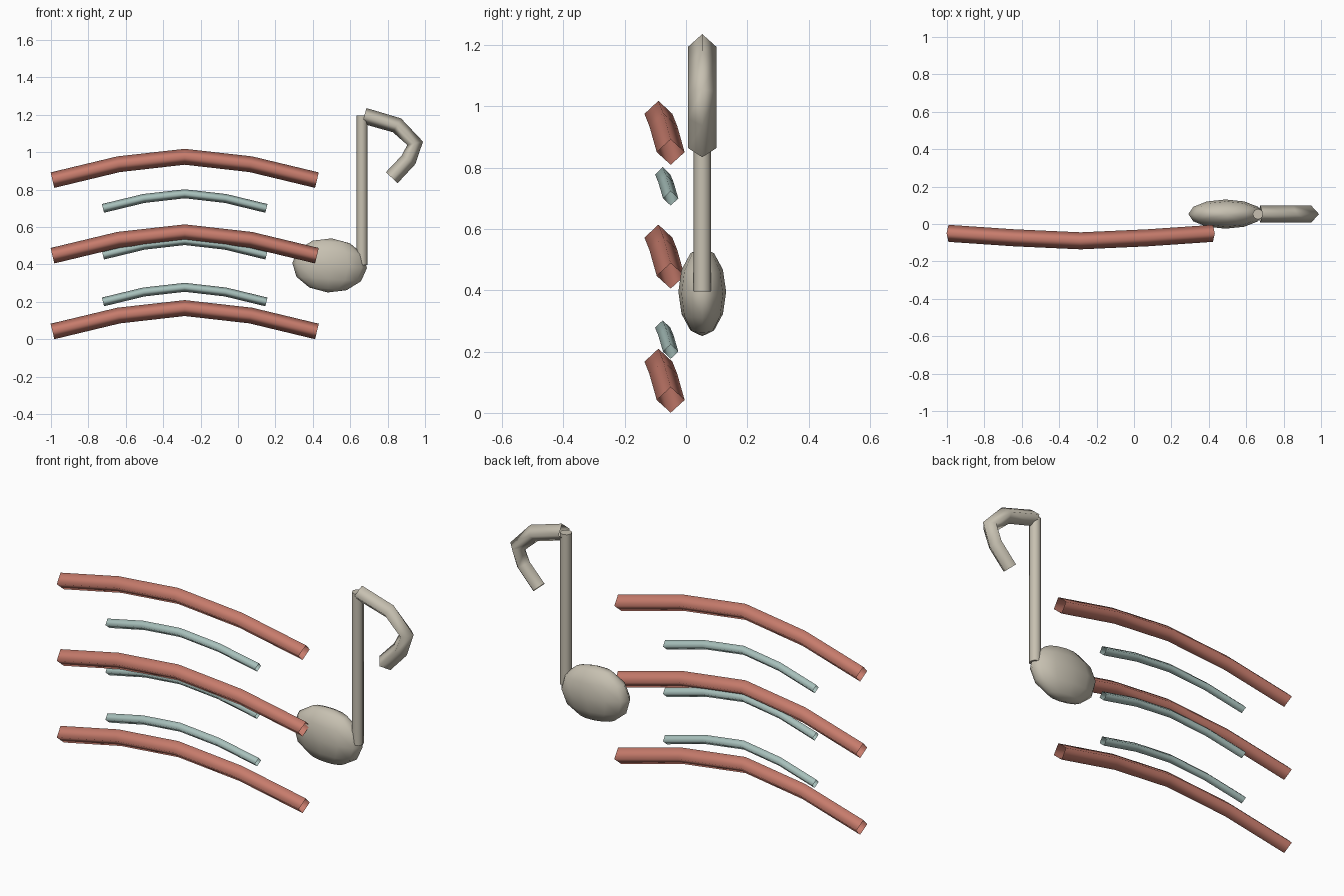
import bpy
import bmesh
import math
from mathutils import Vector, Matrix

cube = bpy.data.objects.get("Cube")
if cube:
    bpy.data.objects.remove(cube)


def material(name, rgb):
    mat = bpy.data.materials.new(name)
    mat.use_nodes = True
    mat.diffuse_color = (*rgb, 1)
    mat.node_tree.nodes["Principled BSDF"].inputs["Base Color"].default_value = (*rgb, 1)
    return mat


clay = material("clay red", (0.57, 0.20, 0.15))
teal = material("pale teal", (0.39, 0.53, 0.50))
stone = material("warm stone", (0.57, 0.53, 0.44))


def finish(name, bm, mat, location=(0, 0, 0)):
    bmesh.ops.recalc_face_normals(bm, faces=bm.faces)
    mesh = bpy.data.meshes.new(name)
    bm.to_mesh(mesh)
    bm.free()
    mesh.materials.append(mat)
    mesh.polygons.foreach_set("use_smooth", [True] * len(mesh.polygons))
    obj = bpy.data.objects.new(name, mesh)
    obj.location = location
    bpy.context.collection.objects.link(obj)
    return obj


def diamond_tube(name, path, depth, height, mat, location=(0, 0, 0)):
    """Open four-sided tube swept along a path."""
    pts = [Vector(p) for p in path]
    bm = bmesh.new()
    rings = []
    for i, p in enumerate(pts):
        before = (p - pts[i - 1]).normalized() if i else Vector()
        after = (pts[i + 1] - p).normalized() if i + 1 < len(pts) else Vector()
        tangent = (before + after).normalized()
        up = tangent.cross(Vector((0, 1, 0))).normalized()
        side = Vector((0, 1, 0))
        rings.append([bm.verts.new(p + o) for o in
                      (side * depth, up * height, -side * depth, -up * height)])
    for a, b in zip(rings, rings[1:]):
        for k in range(4):
            n = (k + 1) % 4
            bm.faces.new((a[k], a[n], b[n], b[k]))
    return finish(name, bm, mat, location)


def arch(half, rise, quarter_rise, y_end, y_mid):
    """Symmetric five-point bow, with its ends at zero height."""
    y_quarter = y_end + (y_mid - y_end) * 0.6
    return [(-half, y_end, 0), (-half / 2, y_quarter, quarter_rise), (0, y_mid, rise),
            (half / 2, y_quarter, quarter_rise), (half, y_end, 0)]


# Wide and narrow bowed strands
wide = arch(0.707, 0.125, 0.085, -0.05, -0.09)
narrow = arch(0.437, 0.078, 0.053, -0.05, -0.076)
for label, z in (("upper", 0.851), ("middle", 0.447), ("lower", 0.042)):
    diamond_tube(label + "_wide_strand", wide, 0.0455, 0.0425, clay, (-0.285, 0, z))
for label, z in (("upper", 0.70), ("middle", 0.45), ("lower", 0.20)):
    diamond_tube(label + "_narrow_strand", narrow, 0.025, 0.024, teal, (-0.285, 0, z))

# Flattened, slightly tilted note head
bm = bmesh.new()
bmesh.ops.create_uvsphere(bm, u_segments=12, v_segments=6, radius=1)
bmesh.ops.scale(bm, vec=(0.2, 0.078, 0.145), verts=bm.verts)
bmesh.ops.rotate(bm, matrix=Matrix.Rotation(math.radians(4), 3, 'Y'), verts=bm.verts)
finish("note_head", bm, stone, (0.49, 0.053, 0.395))

# Upright stem
bm = bmesh.new()
bmesh.ops.create_cone(bm, cap_ends=True, segments=8, radius1=0.029, radius2=0.029, depth=0.8)
stem = finish("note_stem", bm, stone, (0.663, 0.053, 0.797))
bpy.ops.object.select_all(action='DESELECT')
stem.select_set(True)
bpy.context.view_layer.objects.active = stem
bpy.ops.object.shade_smooth_by_angle(angle=math.radians(50))

# Curled flag at the top of the stem
curl = [(0.675, 1.195), (0.85, 1.144), (0.947, 1.048), (0.912, 0.96), (0.822, 0.864)]
diamond_tube("note_flag", [(x, 0.053, z) for x, z in curl], 0.046, 0.043, stone)
